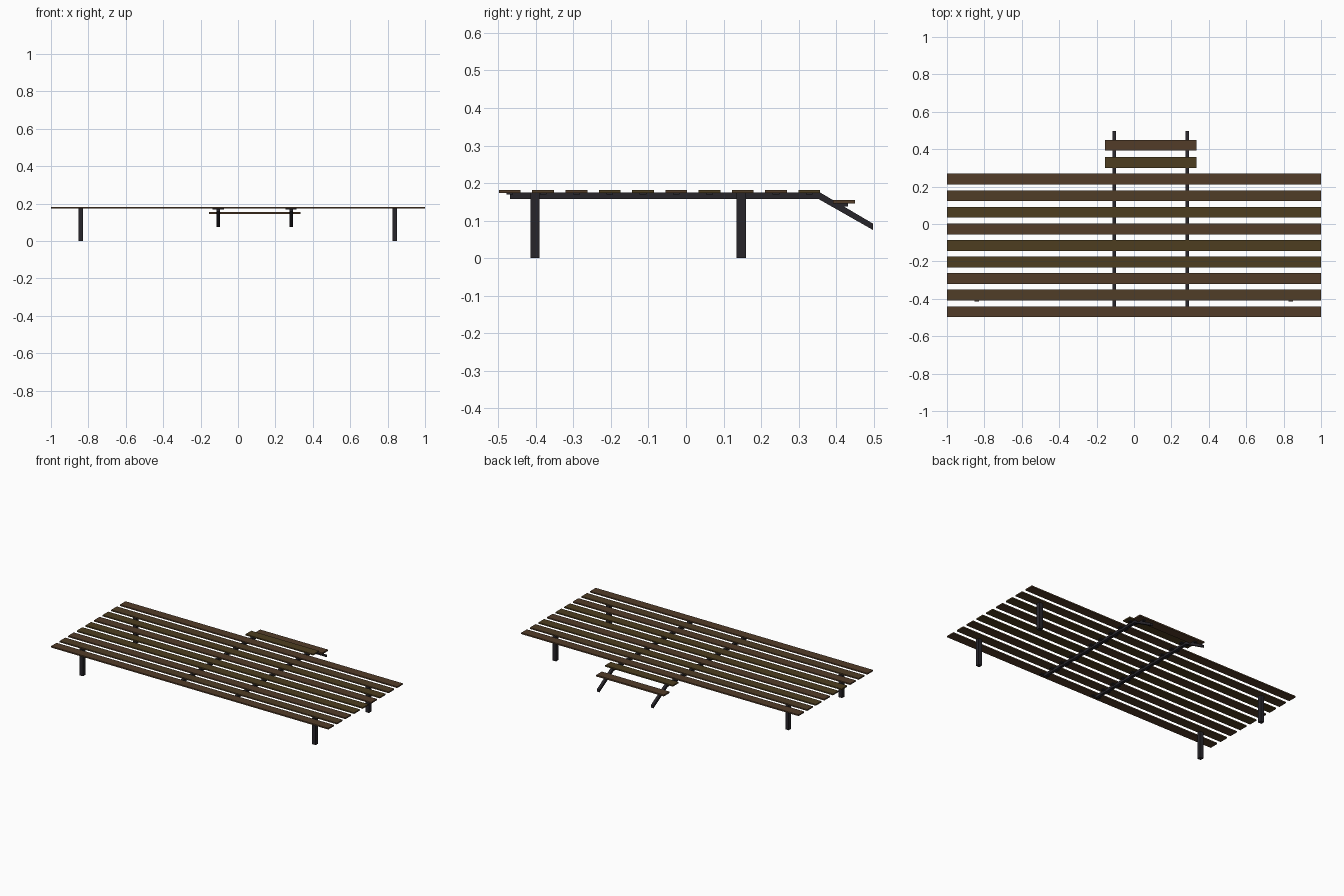
import bpy

if "Cube" in bpy.data.objects:
    bpy.data.objects.remove(bpy.data.objects["Cube"])

def material(name, col):
    m = bpy.data.materials.new(name)
    m.diffuse_color = (*col, 1)
    m.use_nodes = True
    m.node_tree.nodes["Principled BSDF"].inputs["Base Color"].default_value = m.diffuse_color
    return m

woods = [material("wood_red", (0.085, 0.045, 0.022)),
         material("wood_mid", (0.08, 0.047, 0.02)),
         material("wood_olive", (0.075, 0.048, 0.014))]
metal = material("dark_metal", (0.02, 0.018, 0.023))

def mesh(name, verts, faces, mat):
    me = bpy.data.meshes.new(name)
    me.from_pydata(verts, [], faces)
    me.materials.append(mat)
    ob = bpy.data.objects.new(name, me)
    bpy.context.collection.objects.link(ob)
    return ob

def prism(name, profile, x0, x1, mat):
    """Extrude a counter-clockwise (y, z) profile along x."""
    n = len(profile)
    verts = [(x, y, z) for x in (x0, x1) for y, z in profile]
    faces = [tuple(reversed(range(n))), tuple(range(n, 2 * n))]
    faces += [(i, (i + 1) % n, n + (i + 1) % n, n + i) for i in range(n)]
    return mesh(name, verts, faces, mat)

def box(name, x0, x1, y0, y1, z0, z1, mat):
    return prism(name, [(y0, z0), (y1, z0), (y1, z1), (y0, z1)], x0, x1, mat)

RAILS = (-0.105, 0.284)
PITCH, WIDTH = 0.0886, 0.058
TOP, UNDER = 0.182, 0.1735

# Long deck slats, the last one on the flat level being short
tones = [0, 1, 0, 2, 2, 0, 2, 1, 0, 2]
for i, t in enumerate(tones):
    y = -0.498 + i * PITCH
    x0, x1 = (-1, 1) if i < 9 else (-0.155, 0.333)
    box(f"slat_{i + 1}", x0, x1, y, y + WIDTH, UNDER, TOP, woods[t])
    # Fixing plates under each slat
    for k, x in enumerate(RAILS):
        box(f"fixing_plate_{i + 1}_{k + 1}", x - 0.03, x + 0.03,
            y + 0.02, y + 0.038, 0.169, UNDER, metal)

# Lower step slat
box("step_slat", -0.155, 0.333, 0.392, 0.45, 0.145, 0.1545, woods[0])

# Bent support rails with a bracket for the step
rail = [(-0.468, 0.158), (0.352, 0.158), (0.498, 0.075),
        (0.498, 0.092), (0.356, 0.1755), (-0.468, 0.1755)]
for k, x in enumerate(RAILS):
    prism(f"support_rail_{k + 1}", rail, x - 0.009, x + 0.009, metal)
    prism(f"step_bracket_{k + 1}",
          [(0.385, 0.148), (0.398, 0.138), (0.432, 0.138), (0.432, 0.145), (0.392, 0.145)],
          x - 0.009, x + 0.009, metal)

# Four legs
for side, x in (("left", -0.84), ("right", 0.838)):
    for end, y in (("front", -0.402), ("back", 0.147)):
        box(f"{end}_{side}_leg", x - 0.0125, x + 0.0125,
            y - 0.0125, y + 0.0125, 0, 0.1745, metal)
